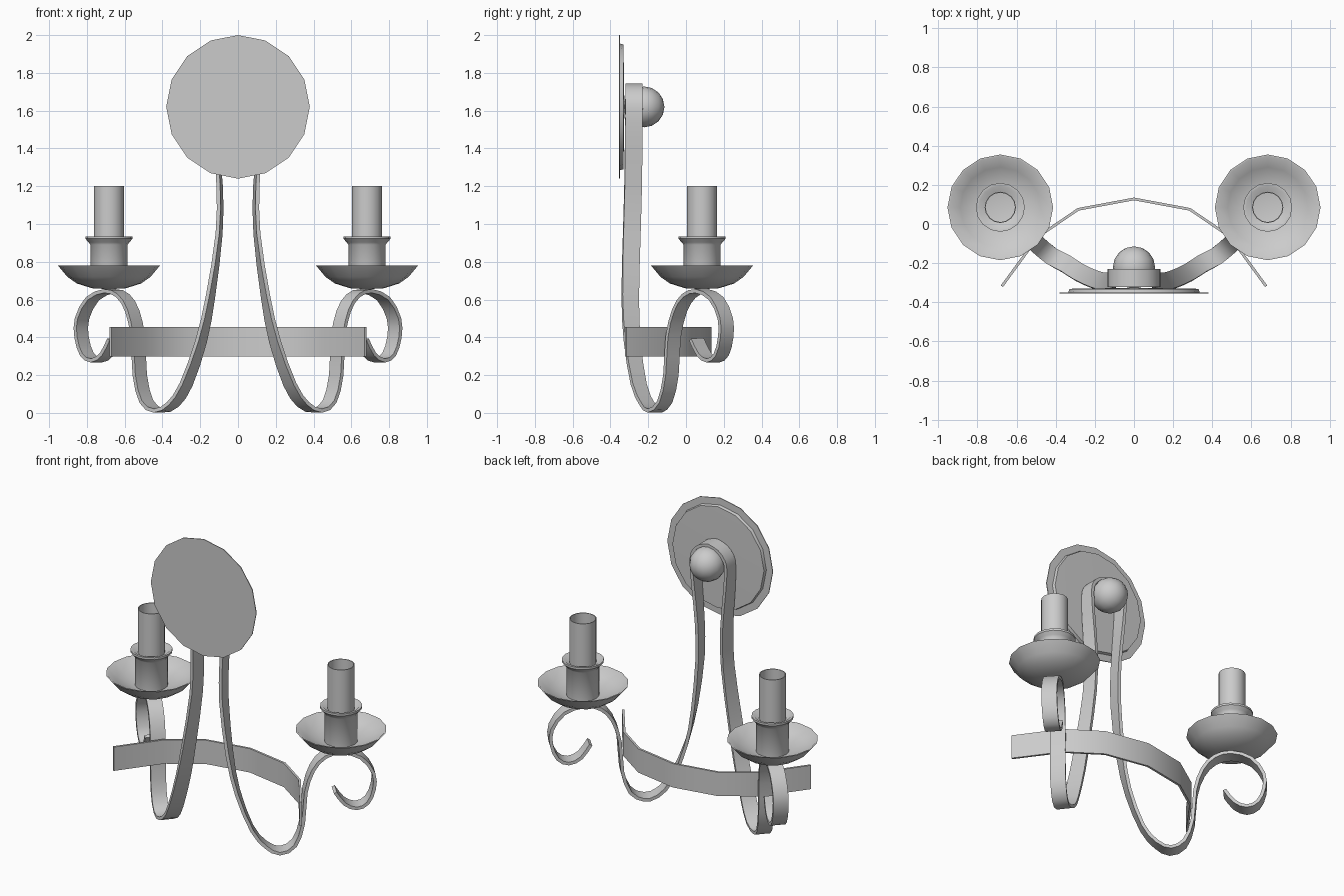
import bpy, bmesh, math
from mathutils import Vector, Matrix

if "Cube" in bpy.data.objects:
    bpy.data.objects.remove(bpy.data.objects["Cube"])


def finish(name, bm, angle=40, mirror=False):
    bmesh.ops.remove_doubles(bm, verts=bm.verts, dist=1e-5)
    bmesh.ops.recalc_face_normals(bm, faces=bm.faces)
    me = bpy.data.meshes.new(name)
    bm.to_mesh(me)
    bm.free()
    ob = bpy.data.objects.new(name, me)
    bpy.context.collection.objects.link(ob)
    bpy.ops.object.select_all(action='DESELECT')
    ob.select_set(True)
    bpy.context.view_layer.objects.active = ob
    bpy.ops.object.shade_smooth_by_angle(angle=math.radians(angle))
    if mirror:
        m = ob.modifiers.new("mirror", 'MIRROR')
        m.use_mirror_merge = True
        m.merge_threshold = 0.0005
    return ob


def lathe(name, profile, matrix, sides=16, angle=40):
    """Spin an (r, z) profile around local z, then place it."""
    bm = bmesh.new()
    rings = []
    for r, z in profile:
        rings.append([bm.verts.new((r * math.cos(2 * math.pi * i / sides),
                                    r * math.sin(2 * math.pi * i / sides), z))
                      for i in range(sides if r > 0 else 1)])
    for a, b in zip(rings, rings[1:]):
        for i in range(sides):
            j = (i + 1) % sides
            q = [a[i % len(a)], a[j % len(a)], b[j % len(b)], b[i % len(b)]]
            q = list(dict.fromkeys(q))
            if len(q) > 2:
                bm.faces.new(q)
    bm.transform(matrix)
    return finish(name, bm, angle)


def strip(name, pts, widths, w, t, mirror=True):
    """Flat bar along pts; widths gives the broad direction at each point."""
    bm = bmesh.new()
    rings = []
    for k, p in enumerate(pts):
        tan = (pts[min(k + 1, len(pts) - 1)] - pts[max(k - 1, 0)]).normalized()
        if k == 0:
            tan = Vector((1, 0, 0))  # square to the mirror plane
        wd = (widths[k] - tan * widths[k].dot(tan)).normalized()
        n = tan.cross(wd)
        rings.append([bm.verts.new(p + wd * a * w / 2 + n * b * t / 2)
                      for a, b in ((-1, -1), (1, -1), (1, 1), (-1, 1))])
    for a, b in zip(rings, rings[1:]):
        for i in range(4):
            j = (i + 1) % 4
            bm.faces.new((a[i], a[j], b[j], b[i]))
    bm.faces.new(rings[-1])
    return finish(name, bm, 40, mirror)


def smooth_path(pts, n=2):
    """Catmull-Rom resampling."""
    out = []
    for i in range(len(pts) - 1):
        a, b, c, d = (pts[max(i - 1, 0)], pts[i], pts[i + 1],
                      pts[min(i + 2, len(pts) - 1)])
        for s in range(n):
            u = s / n
            out.append(0.5 * (2 * b + (c - a) * u + (2 * a - 5 * b + 4 * c - d) * u * u
                              + (3 * b - a - 3 * c + d) * u ** 3))
    return out + [pts[-1]]


# Wall plate: thin rim with a raised inner disc, facing along y
to_back = Matrix.Translation((0, 0, 1.62)) @ Matrix.Rotation(-math.pi / 2, 4, 'X')
lathe("wall_plate", [(0, -.355), (.38, -.355), (.38, -.35), (.335, -.349),
                     (.33, -.331), (0, -.326)], to_back)

# Round knob in the arch of the strap
lathe("knob", [(.108 * math.sin(math.pi * i / 8) if 0 < i < 8 else 0,
                -.222 - .108 * math.cos(math.pi * i / 8)) for i in range(9)],
      to_back, angle=60)

# Scrolled strap, right half: x, y, z, turn of the broad side in degrees
path = [(0, -.275, 1.735, 0), (.065, -.275, 1.715, 0), (.112, -.275, 1.665, 0),
        (.125, -.275, 1.6, 0), (.117, -.277, 1.45, 4), (.097, -.28, 1.2, 9),
        (.1, -.287, .95, 11), (.145, -.295, .62, 20), (.195, -.285, .38, 30),
        (.275, -.25, .15, 38), (.345, -.205, .045, 42), (.42, -.165, .012, 42),
        (.485, -.112, .06, 42), (.52, -.08, .2, 42), (.53, -.068, .4, 42),
        (.56, -.035, .54, 42), (.61, .015, .62, 42), (.68, .083, .645, 42),
        (.77, .16, .605, 42), (.826, .208, .5, 42), (.828, .21, .4, 42),
        (.80, .187, .31, 42), (.75, .143, .277, 42), (.695, .095, .31, 42),
        (.655, .055, .39, 42)]
pts = smooth_path([Vector(p[:3]) for p in path])
turns = smooth_path([Vector((p[3], 0, 0)) for p in path])
dirs = [Vector((-math.sin(math.radians(a.x)), math.cos(math.radians(a.x)), 0))
        for a in turns]
strip("scroll_strap", pts, dirs, .092, .02)

# Bowed cross bar
bar = [Vector(p) for p in ((0, .128, .377), (.285, .075, .377),
                           (.49, -.065, .377), (.675, -.318, .377))]
strip("cross_bar", bar, [Vector((0, 0, 1))] * 4, .155, .014)

# Drip dish, cup and candle tube on each side
for side, s in (("left", -1), ("right", 1)):
    place = Matrix.Translation((s * .683, .085, 0))
    lathe(side + "_drip_dish", [(0, .655), (.09, .66), (.17, .685), (.22, .72),
                                (.27, .78), (.26, .78), (.205, .735),
                                (.11, .705), (0, .70)], place)
    lathe(side + "_cup", [(0, .69), (.098, .69), (.098, .89), (.108, .903),
                          (.125, .922), (.125, .935), (.11, .935), (.085, .915),
                          (0, .915)], place)
    lathe(side + "_candle_tube", [(0, .9), (.08, .9), (.08, 1.2), (.075, 1.2),
                                  (.075, .95), (0, .94)], place)
